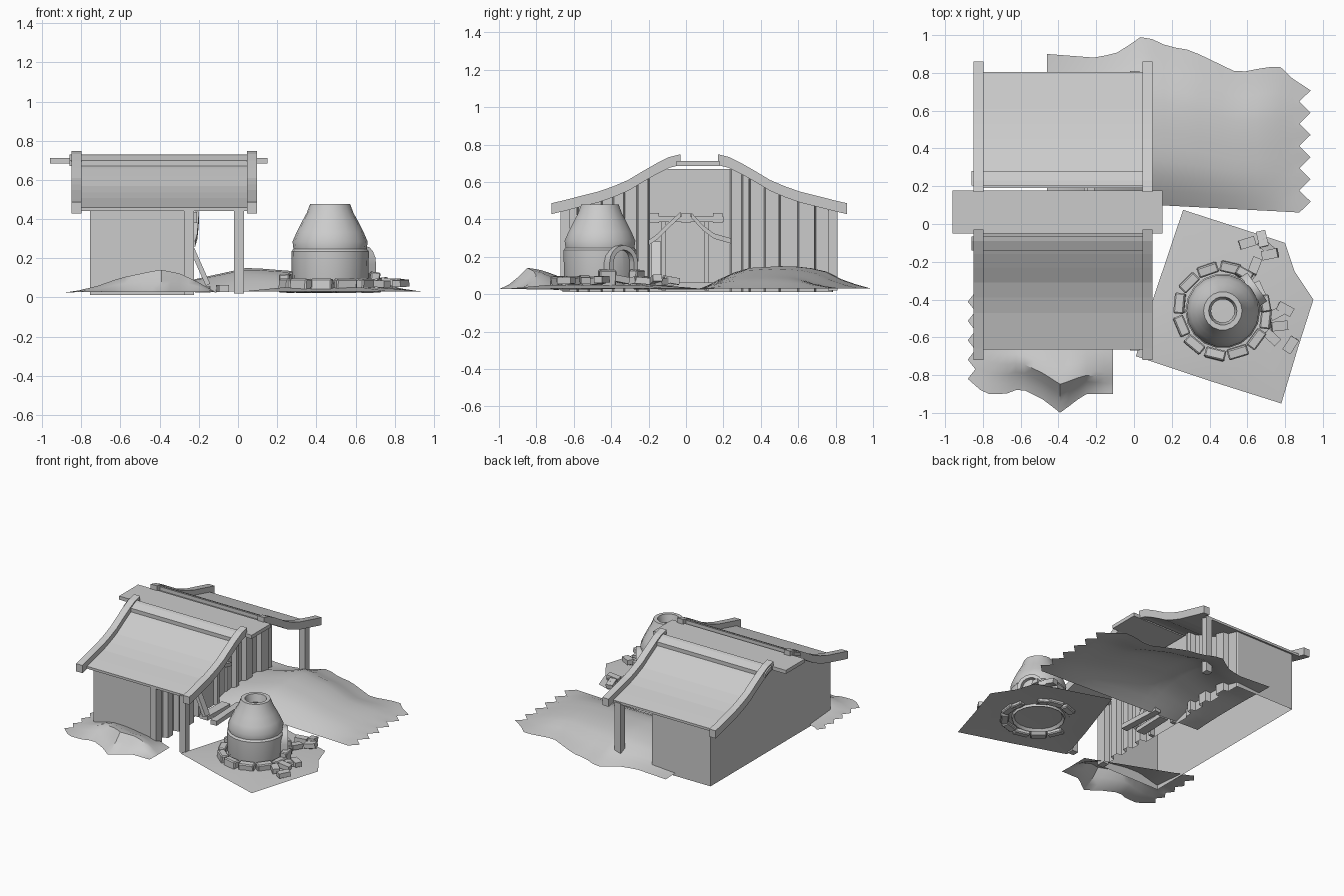
import bpy, math, random
from mathutils import Vector, Matrix

if "Cube" in bpy.data.objects:
    bpy.data.objects.remove(bpy.data.objects["Cube"])

random.seed(4)

def mesh(name, verts, faces, smooth=None):
    me = bpy.data.meshes.new(name)
    me.from_pydata([tuple(v) for v in verts], [], faces)
    me.update()
    ob = bpy.data.objects.new(name, me)
    bpy.context.collection.objects.link(ob)
    if smooth:
        bpy.ops.object.select_all(action='DESELECT')
        ob.select_set(True)
        bpy.context.view_layer.objects.active = ob
        bpy.ops.object.shade_smooth_by_angle(angle=math.radians(smooth))
    return ob

def interp(pts, t):
    if t <= pts[0][0]:
        return pts[0][1]
    for (a, u), (b, v) in zip(pts, pts[1:]):
        if t <= b:
            return u + (v - u) * (t - a) / (b - a)
    return pts[-1][1]

QUADS = [(0, 3, 2, 1), (4, 5, 6, 7), (0, 1, 5, 4), (1, 2, 6, 5), (2, 3, 7, 6), (3, 0, 4, 7)]

def box(name, lo, hi):
    (a, b, c), (d, e, f) = lo, hi
    return mesh(name, [(a, b, c), (d, b, c), (d, e, c), (a, e, c),
                       (a, b, f), (d, b, f), (d, e, f), (a, e, f)], QUADS)

def brick(name, pos, size, yaw, tilt=0, bevel=0):
    s = Vector(size) / 2
    ob = box(name, -s, s)
    ob.location = pos
    ob.rotation_euler = (0, tilt, yaw)
    if bevel:
        m = ob.modifiers.new("bevel", 'BEVEL')
        m.width = bevel
        m.segments = 1
    return ob

def sweep(name, rings, smooth=None):
    n = len(rings[0])
    f = [(i * n + j, i * n + (j + 1) % n, (i + 1) * n + (j + 1) % n, (i + 1) * n + j)
         for i in range(len(rings) - 1) for j in range(n)]
    f += [tuple(reversed(range(n))), tuple(range((len(rings) - 1) * n, len(rings) * n))]
    return mesh(name, [v for r in rings for v in r], f, smooth)

def beam(name, pts, w, h):
    # square bar through points in a plane of constant or varying x
    return sweep(name, [[(x - w, y, z - h), (x + w, y, z - h), (x + w, y, z + h), (x - w, y, z + h)]
                        for x, y, z in pts])

# roof curve: distance from ridge -> height
MID = 0.07
ROOF = [(0.1, .72), (.16, .705), (.23, .67), (.3, .63), (.38, .582), (.46, .548),
        (.54, .52), (.64, .495), (.73, .472), (.79, .458)]
roof = lambda d: interp(ROOF, d)

def slope(name, side, x0, x1, d0, d1, zlo, zhi):
    ds = [d0] + [d for d, _ in ROOF if d0 < d < d1] + [d1]
    return sweep(name, [[(x0, MID + side * d, roof(d) + zlo), (x1, MID + side * d, roof(d) + zlo),
                         (x1, MID + side * d, roof(d) + zhi), (x0, MID + side * d, roof(d) + zhi)]
                        for d in ds])

for side, tag in ((-1, "front"), (1, "back")):
    slope(tag + "_roof_panel", side, -.81, .055, .12, .735, -.03, -.012)
    for x0 in (-.85, .045):
        slope(tag + "_roof_trim", side, x0, x0 + .052, .1, .79, -.03, .028)
    # long batten near the ridge
    slope(tag + "_ridge_batten", side, -.86, .045, .135, .21, -.01, .018)
    # corner post under the eave
    y = MID + side * .715
    box(tag + "_porch_post", (-.02, y - .025, .02), (.03, y + .025, .45))
box("ridge_plank", (-.96, -.05, .685), (.15, .178, .712))

# house walls
Y0, Y1, XL, XR, ZB = -.65, .785, -.755, -.25, .012
top = lambda y: min(.67, roof(abs(y - MID)) - .028)
for nm, y in (("front_wall", Y0), ("back_wall", Y1)):
    mesh(nm, [(XL, y, ZB), (XR - .02, y, ZB), (XR - .02, y, top(y)), (XL, y, top(y))], [(0, 1, 2, 3)])

def gable(name, cols):
    v, f = [], []
    for x, y in cols:
        v += [(x, y, ZB), (x, y, top(y))]
    for i in range(len(cols) - 1):
        f.append((2 * i, 2 * i + 2, 2 * i + 3, 2 * i + 1))
    return mesh(name, v, f)

gable("left_gable_wall", [(XL, Y0 + (Y1 - Y0) * i / 18) for i in range(19)])
# staggered vertical boards around the doorway side
edges = [-.65, -.58, -.52, -.45, -.39, -.33, -.26, -.2, -.11, .0, .11, .24, .3, .34, .42, .5, .6, .69, .785]
cols = []
for i, (a, b) in enumerate(zip(edges, edges[1:])):
    x = -.275 if -.2 <= a < .24 else (-.225 if i % 2 == 0 else -.262)
    cols += [(x, a + .004), (x, b - .004)]
gable("board_gable_wall", [(-.27, Y0)] + cols + [(-.27, Y1)])
box("front_corner_board", (-.275, -.66, ZB), (-.225, -.6, .46))

# doorway
for y in (-.12, .11):
    box("door_post", (-.275, y - .012, .02), (-.24, y + .012, .4))
box("door_lintel", (-.265, -.19, .387), (-.215, .2, .415))
for y in (-.17, -.0, .17):
    box("lintel_block", (-.25, y - .025, .38), (-.21, y + .025, .435))
beam("left_brace", [(-.23, -.2, .275), (-.22, -.15, .31), (-.215, -.09, .37), (-.21, -.03, .425)], .012, .014)
beam("right_brace", [(-.21, .03, .42), (-.215, .09, .355), (-.22, .15, .31), (-.23, .24, .285)], .012, .014)
brick("leaning_plank", (-.2, -.16, .17), (.025, .05, .23), 0, -.42)
brick("door_step", (-.08, -.02, .045), (.05, .34, .035), .05)
brick("upper_step", (-.18, -.02, .04), (.07, .26, .03), -.03)

# ground patches
def patch(name, nx, ny, point):
    v = [point(i / nx, j / ny, i, j) for j in range(ny + 1) for i in range(nx + 1)]
    w = nx + 1
    f = [(j * w + i, j * w + i + 1, (j + 1) * w + i + 1, (j + 1) * w + i)
         for j in range(ny) for i in range(nx)]
    return mesh(name, v, f, 40)

EDGE1 = [(-.46, .9), (-.2, .88), (-.08, .91), (.05, 1.0), (.18, .94), (.3, .92), (.55, .8), (.7, .83), (.8, .83), (.93, .63)]
CREST1 = [(-.46, .04), (-.15, .11), (.05, .155), (.3, .135), (.7, .08), (.9, .03)]
HUMP = [(0, 0), (.12, .55), (.25, .9), (.5, 1), (.7, .85), (.85, .3), (1, 0)]

def back_point(u, t, i, j):
    x = -.46 + 1.36 * u
    y = (.13 - .07 * u) * (1 - t) + interp(EDGE1, min(x, .88)) * t
    z = .03 + (interp(CREST1, x) - .03) * interp(HUMP, t)
    if u == 1:
        x += (.035 if j % 2 else -.025)
    return x, y, z
patch("back_ground_mound", 22, 11, back_point)

EDGE2 = [(-.85, -.82), (-.8, -.9), (-.68, -.9), (-.6, -.87), (-.48, -.93), (-.39, -1.0), (-.26, -.9), (-.11, -.9)]
CREST2 = [(-.86, .025), (-.72, .06), (-.6, .105), (-.4, .15), (-.3, .13), (-.2, .08), (-.11, .025)]
HUMP2 = [(0, 0), (.15, .25), (.35, 1), (.5, .8), (.75, .4), (1, 0)]

def front_point(u, t, i, j):
    x = -.86 + .75 * u
    y = interp(EDGE2, x) * (1 - t) + (-.36 - .3 * u) * t
    z = .027 + (interp(CREST2, x) - .027) * interp(HUMP2, t)
    if u == 0:
        x += .02 if j % 2 else -.02
    return x, y, z
patch("front_ground_mound", 16, 9, front_point)

yard = [(.26, .075), (.8, -.1), (.85, -.25), (.95, -.4), (.87, -.65), (.78, -.95), (.4, -.83), (.01, -.7), (.1, -.4)]
C = Vector((.47, -.46, 0))
mid = [(C.x + (x - C.x) * .55, C.y + (y - C.y) * .55, .05) for x, y in yard]
n = len(yard)
mesh("kiln_yard", [(x, y, .03) for x, y in yard] + mid + [(C.x, C.y, .045)],
     [((i + 1) % n, i, n + i, n + (i + 1) % n) for i in range(n)] +
     [(n + (i + 1) % n, n + i, 2 * n) for i in range(n)], 40)

# kiln body, hollow
PROF = [(.18, .03), (.195, .1), (.198, .235), (.187, .248), (.192, .285), (.17, .335), (.142, .39),
        (.12, .43), (.102, .478), (.075, .478), (.062, .42), (.11, .36), (.155, .27), (.155, .06)]
S = 18
kiln = sweep("kiln", [[(C.x + r * math.cos(2 * math.pi * k / S), C.y + r * math.sin(2 * math.pi * k / S), z)
                       for k in range(S)] for r, z in PROF])
# bottom ring replaces the sweep end caps
me = kiln.data
vs = [v.co.copy() for v in me.vertices]
fs = [tuple(p.vertices) for p in me.polygons if len(p.vertices) == 4]
L = (len(PROF) - 1) * S
fs += [(L + k, L + (k + 1) % S, (k + 1) % S, k) for k in range(S)]
bpy.data.objects.remove(kiln)
kiln = mesh("kiln", vs, fs, 35)

# arched kiln mouth
A = math.radians(35)
M = Matrix.Translation(C) @ Matrix.Rotation(A, 4, 'Z')

def arch(r, d):
    p = [(-r, .045)] + [(-r * math.cos(math.pi * k / 8), .17 + r * math.sin(math.pi * k / 8)) for k in range(9)] + [(r, .045)]
    return [M @ Vector((d, y, z)) for y, z in p]

cutter = sweep("mouth_cutter", [arch(.066, .06), arch(.066, .3)])
cutter.hide_render = True
cutter.hide_viewport = True
m = kiln.modifiers.new("mouth", 'BOOLEAN')
m.operation = 'DIFFERENCE'
m.object = cutter
m.solver = 'EXACT'
loops = [arch(.066, .15), arch(.092, .15), arch(.092, .222), arch(.066, .222)]
sweep("kiln_mouth_arch", [[l[k] for l in loops] for k in range(len(loops[0]))], 35)

# ring of bricks round the kiln, open at the mouth
for k in range(10):
    a = math.radians(80 + 30 * k)
    lift = .025 if k in (2, 3) else 0
    p = C + Vector((.232 * math.cos(a), .232 * math.sin(a), .06 + lift))
    brick("ring_brick", p, (.055, .11, .07), a + random.uniform(-.1, .1), random.uniform(-.1, .1), .007)
for r in (10, 60):
    a = math.radians(r)
    brick("mouth_side_brick", C + Vector((.225 * math.cos(a), .225 * math.sin(a), .08)), (.05, .09, .1), a, .1, .006)

# loose bricks
for x, y, yaw in ((.6, -.1, .3), (.68, -.08, 1.8), (.72, -.16, .2), (.64, -.22, 1.2), (.7, -.12, 2.4), (.6, -.29, .9),
                  (.66, -.35, 2.0), (.76, -.47, .5), (.8, -.45, -.5), (.77, -.54, .1), (.73, -.6, 2.4), (.83, -.64, 1.0)):
    brick("loose_brick", (x, y, .066 + random.uniform(-.008, .015)), (.085, .05, .035), yaw, random.uniform(-.25, .25))
